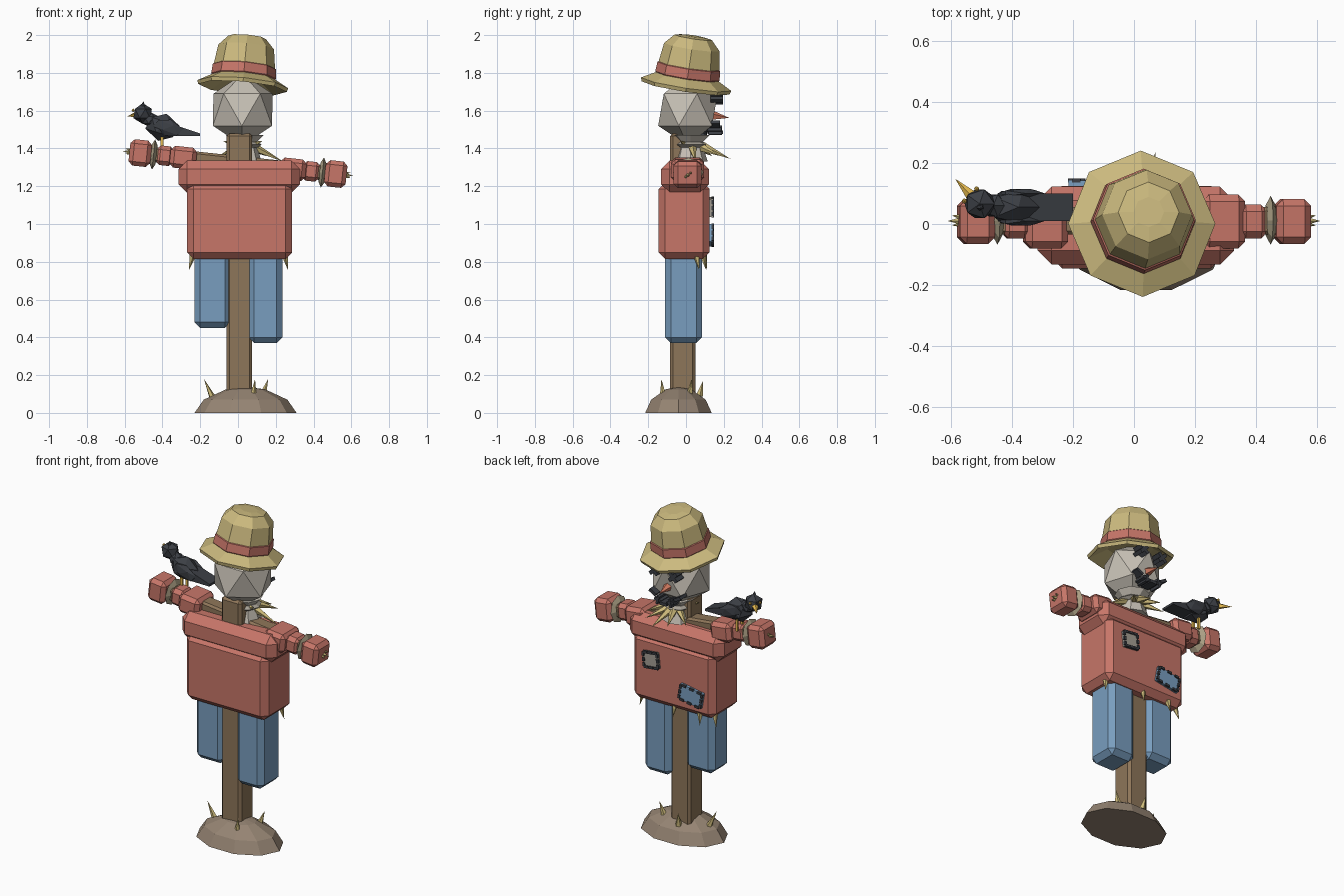
import bpy, bmesh, math
from mathutils import Vector, Matrix, Euler

if "Cube" in bpy.data.objects:
    bpy.data.objects.remove(bpy.data.objects["Cube"])

COL = dict(red=(.57, .18, .14), blue=(.19, .34, .52), wood=(.27, .18, .10), dirt=(.30, .23, .17),
           sack=(.58, .54, .47), straw=(.62, .50, .20), black=(.045, .05, .06), rope=(.42, .36, .24),
           nose=(.65, .2, .12), gold=(.8, .5, .08), hat=(.60, .49, .21), grey=(.38, .35, .30))
MATS = {}
for n, c in COL.items():
    MATS[n] = bpy.data.materials.new(n)
    MATS[n].diffuse_color = (*c, 1)


def finish(bm, name, mat):
    bmesh.ops.recalc_face_normals(bm, faces=bm.faces)
    me = bpy.data.meshes.new(name)
    bm.to_mesh(me)
    bm.free()
    me.materials.append(MATS[mat])
    ob = bpy.data.objects.new(name, me)
    bpy.context.collection.objects.link(ob)
    return ob


def box(name, mat, lo, hi, bevel=0, rot=(0, 0, 0)):
    lo, hi = Vector(lo), Vector(hi)
    bm = bmesh.new()
    bmesh.ops.create_cube(bm, size=1)
    bmesh.ops.scale(bm, vec=hi - lo, verts=bm.verts)
    if bevel:
        bmesh.ops.bevel(bm, geom=bm.edges[:], offset=bevel, segments=1, affect='EDGES')
    ob = finish(bm, name, mat)
    ob.location, ob.rotation_euler = (lo + hi) / 2, rot
    return ob


def cone(name, mat, base, tip, r, n=5):
    base, tip = Vector(base), Vector(tip)
    d = tip - base
    bm = bmesh.new()
    bmesh.ops.create_cone(bm, cap_ends=True, segments=n, radius1=r, radius2=0, depth=d.length)
    ob = finish(bm, name, mat)
    ob.location = (base + tip) / 2
    ob.rotation_euler = d.to_track_quat('Z', 'Y').to_euler()
    return ob


def ico(name, mat, loc, scale, rot=(0, 0, 0)):
    bm = bmesh.new()
    bmesh.ops.create_icosphere(bm, subdivisions=1, radius=1)
    bmesh.ops.scale(bm, vec=scale, verts=bm.verts)
    ob = finish(bm, name, mat)
    ob.location, ob.rotation_euler = loc, rot
    return ob


def lathe(name, mat, profile, loc, n=8, rot=(0, 0, 0), scale=(1, 1, 1), phase=0.0):
    """Rings of (radius, z), capped at both ends."""
    bm = bmesh.new()
    rings = [[bm.verts.new((r * math.cos(phase + 2 * math.pi * i / n),
                            r * math.sin(phase + 2 * math.pi * i / n), z)) for i in range(n)]
             for r, z in profile]
    for a, b in zip(rings, rings[1:]):
        for i in range(n):
            j = (i + 1) % n
            bm.faces.new((a[i], a[j], b[j], b[i]))
    bm.faces.new(rings[0])
    bm.faces.new(rings[-1])
    ob = finish(bm, name, mat)
    ob.location, ob.rotation_euler, ob.scale = loc, rot, scale
    return ob


# ground mound with grass spikes
lathe("mound", "dirt", [(1, 0), (.82, .07), (.38, .125), (.1, .135)], (.04, -.04, 0), 10, scale=(.27, .185, 1))
for i, (b, t) in enumerate([((-.13, -.03, .07), (-.18, -.04, .18)), ((.08, -.12, .08), (.09, -.13, .18)),
                            ((.13, .02, .09), (.16, .03, .18)), ((.0, .07, .09), (-.01, .09, .17))]):
    cone(f"grass_spike_{i}", "straw", b, t, .02)

# post and sloping crossbar
box("post", "wood", (-.06, -.085, .05), (.075, .05, 1.48), .015)
TILT = .107
bar_z = lambda x: 1.32 - .107 * x
box("crossbar", "wood", (-.54, -.035, 1.28), (.54, .055, 1.36), .012, (0, TILT, 0))

# trouser legs and shirt
box("leg_left", "blue", (-.23, -.1, .45), (-.04, .075, .9), .03)
box("leg_right", "blue", (.055, -.11, .37), (.235, .085, .9), .03)
box("shirt_body", "red", (-.27, -.145, .815), (.287, .125, 1.22), .035)
box("shirt_shoulders", "red", (-.315, -.132, 1.165), (.327, .122, 1.335), .045)

# sleeves, rope ties and straw hands
for side, s in (("left", -1), ("right", 1)):
    for part, x0, x1, h in (("upper", .22, .36, .058), ("lower", .34, .435, .052), ("cuff", .46, .575, .07)):
        z = bar_z(s * (x0 + x1) / 2)
        a, b = sorted((s * x0, s * x1))
        hy = h + (.03 if part == "upper" else .003)
        box(f"sleeve_{part}_{side}", "red", (a, .008 - hy, z - h), (b, .008 + hy, z + h), .022, (0, TILT, 0))
    lathe(f"rope_tie_{side}", "rope", [(.05, -.016), (.08, 0), (.05, .016)],
          (s * .447, .012, bar_z(s * .447)), 8, (0, math.pi / 2 + TILT, 0))
    for k, (dy, dz, l) in enumerate([(0, 0, .61), (.018, .015, .595), (-.015, -.012, .595)]):
        cone(f"hand_straw_{side}_{k}", "straw", (s * .54, .01 + dy * .4, bar_z(s * .54) + dz * .4),
             (s * l, .01 + dy, bar_z(s * l) + dz), .02)

# straw sticking out under the shirt
for i, (b, t) in enumerate([((.245, .05, .86), (.265, .07, .755)), ((-.235, .06, .86), (-.26, .08, .755)),
                            ((.01, .085, .86), (.015, .105, .76)), ((-.16, .09, .86), (-.17, .11, .76))]):
    cone(f"waist_straw_{i}", "straw", b, t, .024)

# shirt patches with stitches
for name, mat, c, w, h, a in (("grey_patch", "grey", (.14, .13, 1.09), .10, .095, .1),
                              ("blue_patch", "blue", (-.13, .13, .94), .155, .095, -.17)):
    c = Vector(c)
    hv = Vector((w / 2, .012, h / 2))
    box(name, mat, c - hv, c + hv, 0, (0, a, 0))
    R = Euler((0, a, 0)).to_matrix()
    n = 3
    for k in range(n):
        for sg in (-1, 1):
            u = (k + .5) / n - .5
            for off, half in ((Vector((u * w, .012, sg * h * .47)), Vector((.014, .007, .007))),
                              (Vector((sg * w * .47, .012, u * h)), Vector((.007, .007, .011)))):
                p = c + R @ off
                box(name + "_stitch", "black", p - half, p + half, 0, (0, a, 0))

# sack head, gathered neck and neck straw
ico("head", "sack", (.025, .01, 1.605), (.185, .175, .19), (0, 0, .3))
lathe("sack_gather", "sack", [(.09, -.05), (.065, .03), (.06, .05), (.1, .09)], (.035, .025, 1.38), 8)
lathe("neck_tie", "grey", [(.07, -.015), (.09, 0), (.07, .015)], (.035, .025, 1.42), 8)
for i, (x, y, z) in enumerate([(-.1, .14, 1.36), (-.02, .21, 1.36), (.07, .235, 1.345), (.15, .18, 1.36),
                               (.24, .05, 1.33), (-.08, -.02, 1.44), (.13, -.03, 1.44)]):
    cone(f"neck_straw_{i}", "straw", (.035 + (x - .035) * .2, .025 + (y - .025) * .3, 1.41), (x, y, z), .025)

# face: crossed eyes, nose, stitched mouth
for side, x, z in (("left", -.045, 1.665), ("right", .085, 1.675)):
    for a in (-.785, .785):
        box(f"eye_{side}", "black", (x - .035, .13, z - .011), (x + .035, .195, z + .011), 0, (0, a, 0))
cone("nose", "nose", (.02, .13, 1.575), (.02, .228, 1.562), .03)
for k in range(5):
    u = k - 2
    x, z = .02 + u * .042, 1.485 + u * u * .011
    box("mouth", "black", (x - .024, .115, z - .009), (x + .024, .195 - abs(u) * .008, z + .009), 0, (0, -u * .26, 0))
    if k % 2:
        box("mouth_stitch", "black", (x - .007, .12, z - .025), (x + .007, .19, z + .025), 0, (0, -u * .26, 0))

# tilted straw hat
H, HR = (.025, 0, 1.735), (-.15, .09, 0)
lathe("hat_brim", "hat", [(.13, .04), (.235, -.015), (.242, .005), (.15, .055)], H, 8, HR)
lathe("hat_band", "red", [(.168, .045), (.172, .05), (.168, .1), (.16, .105)], H, 8, HR)
lathe("hat_crown", "hat", [(.16, .04), (.163, .1), (.148, .205), (.1, .257), (.05, .264)], H, 8, HR)

# crow perched on the left arm
ico("crow_body", "black", (-.4, .055, 1.512), (.095, .062, .075), (0, .3, 0))
ico("crow_head", "black", (-.505, .066, 1.585), (.055, .055, .055))
ico("crow_neck", "black", (-.46, .06, 1.55), (.05, .042, .04))
cone("crow_tuft", "black", (-.505, .06, 1.61), (-.5, .05, 1.65), .022)
cone("crow_beak", "gold", (-.53, .09, 1.58), (-.585, .148, 1.57), .02)
tail = box("crow_tail", "black", (-.37, .01, 1.463), (-.2, .1, 1.54))
for v in tail.data.vertices:
    if v.co.x > 0:
        v.co.z = -.036 if v.co.z < 0 else -.022
    else:
        v.co.z *= .9
for s in (-1, 1):
    ico("crow_wing", "black", (-.37, .055 + s * .045, 1.51), (.085, .018, .045), (0, .35, 0))
    ico("crow_eye", "gold", (-.535 + .02 * s, .095 + .02 * s, 1.602), (.009, .009, .009))
    box("crow_leg", "gold", (-.41, .05 + s * .025, 1.39), (-.395, .062 + s * .025, 1.46))

for m in bpy.data.materials:
    if m.users and not m.is_grease_pencil:
        m.use_nodes = True
        m.node_tree.nodes["Principled BSDF"].inputs["Base Color"].default_value = m.diffuse_color
